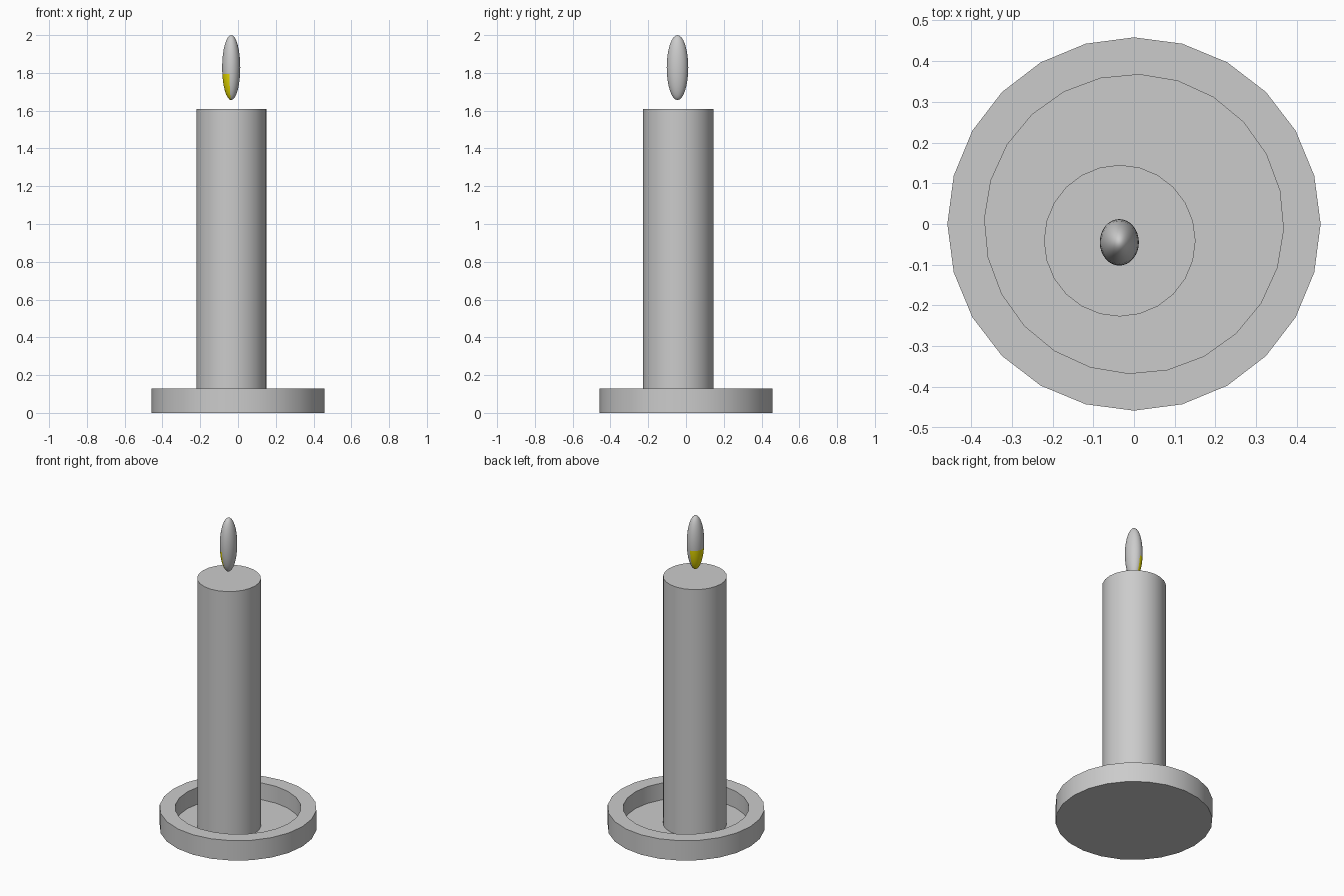
import bpy, bmesh, math

if "Cube" in bpy.data.objects:
    bpy.data.objects.remove(bpy.data.objects["Cube"])

SIDES = 24


def lathe(name, rings, center=(0, 0)):
    """Closed stack of rings (radius, z, twist in degrees), capped at both ends."""
    bm = bmesh.new()
    loops = []
    for r, z, twist in rings:
        loop = []
        for i in range(SIDES):
            a = 2 * math.pi * i / SIDES + math.radians(twist)
            loop.append(bm.verts.new((r * math.cos(a), r * math.sin(a), z)))
        loops.append(loop)
    for lo, hi in zip(loops, loops[1:]):
        for i in range(SIDES):
            j = (i + 1) % SIDES
            bm.faces.new((lo[i], lo[j], hi[j], hi[i]))
    bm.faces.new(loops[0][::-1])
    bm.faces.new(loops[-1])
    bmesh.ops.recalc_face_normals(bm, faces=bm.faces)
    mesh = bpy.data.meshes.new(name)
    bm.to_mesh(mesh)
    bm.free()
    obj = bpy.data.objects.new(name, mesh)
    bpy.context.collection.objects.link(obj)
    obj.location = (*center, 0)
    smooth(obj)
    return obj


def smooth(obj):
    bpy.ops.object.select_all(action='DESELECT')
    obj.select_set(True)
    bpy.context.view_layer.objects.active = obj
    bpy.ops.object.shade_smooth_by_angle(angle=math.radians(30))


# Holder dish: outer wall, rim, slightly twisted recess and floor
FLOOR = 0.02
lathe("holder_dish", [(0.458, 0, 0), (0.458, 0.128, 0),
                      (0.367, 0.128, -2), (0.367, FLOOR, -2)])

# Candle, standing off-centre in the dish
lathe("candle", [(0.186, FLOOR, 0), (0.186, 1.61, 0)], (-0.035, -0.041))

# Flame: stretched sphere hovering above the candle
bpy.ops.mesh.primitive_uv_sphere_add(segments=32, ring_count=16, radius=1)
flame = bpy.context.object
flame.name = "flame"
flame.location = (-0.036, -0.045, 1.828)
flame.scale = (0.048, 0.057, 0.172)
smooth(flame)

# Yellow patch on the lower left half of the flame
yellow = bpy.data.materials.new("flame_yellow")
yellow.diffuse_color = (0.8, 0.7, 0.0, 1)
yellow.use_nodes = True
yellow.node_tree.nodes["Principled BSDF"].inputs["Base Color"].default_value = yellow.diffuse_color
grey = bpy.data.materials.new("flame_grey")
grey.diffuse_color = (0.8, 0.8, 0.8, 1)
grey.use_nodes = True
grey.node_tree.nodes["Principled BSDF"].inputs["Base Color"].default_value = grey.diffuse_color
flame.data.materials.append(grey)
flame.data.materials.append(yellow)
for f in flame.data.polygons:
    az = math.degrees(math.atan2(f.center.y, f.center.x)) % 360
    if f.center.z < -0.2 and 90 < az < 258.75:
        f.material_index = 1
